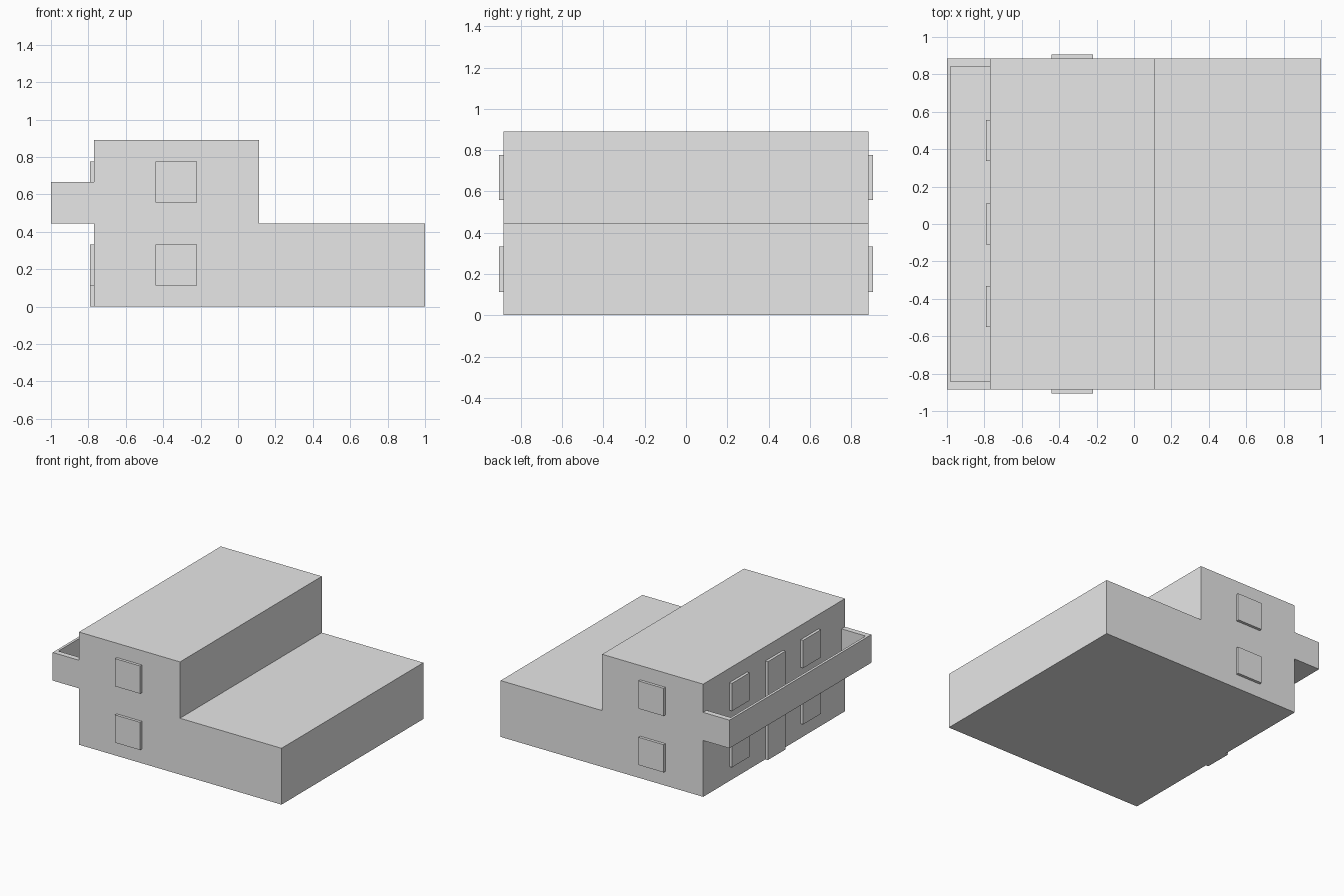
import bpy
import bmesh
from mathutils import Vector

cube = bpy.data.objects.get("Cube")
if cube:
    bpy.data.objects.remove(cube, do_unlink=True)

grey = bpy.data.materials.new("plain_grey")
grey.use_nodes = True
grey.diffuse_color = (0.8, 0.8, 0.8, 1)
grey.node_tree.nodes["Principled BSDF"].inputs["Base Color"].default_value = (0.8, 0.8, 0.8, 1)


def prism(name, outline, travel):
    """Extrude a flat outline of 3D points along a vector."""
    bm = bmesh.new()
    face = bm.faces.new([bm.verts.new(p) for p in outline])
    out = bmesh.ops.extrude_face_region(bm, geom=[face], use_keep_orig=True)
    moved = [v for v in out["geom"] if isinstance(v, bmesh.types.BMVert)]
    bmesh.ops.translate(bm, verts=moved, vec=Vector(travel))
    bmesh.ops.recalc_face_normals(bm, faces=bm.faces)
    mesh = bpy.data.meshes.new(name)
    bm.to_mesh(mesh)
    bm.free()
    mesh.materials.append(grey)
    obj = bpy.data.objects.new(name, mesh)
    bpy.context.collection.objects.link(obj)
    return obj


def box(name, x, y, z):
    """Box from (low, high) ranges."""
    corners = [(x[0], y[0], z[0]), (x[1], y[0], z[0]), (x[1], y[1], z[0]), (x[0], y[1], z[0])]
    return prism(name, corners, (0, 0, z[1] - z[0]))


WALL = -0.77      # balcony side wall of the house
HALF = 0.885      # half depth of the house
STEP = 0.445      # storey height
THICK = 0.022     # plate relief

# Stepped house body
profile = [(WALL, 0), (1, 0), (1, STEP), (0.113, STEP), (0.113, 2 * STEP), (WALL, 2 * STEP)]
prism("house_body", [(x, -HALF, z) for x, z in profile], (0, 2 * HALF, 0))

# Balcony parapet and floor
IN_X, IN_Y, TOP = -0.98, 0.842, 0.667
plan = [(WALL, -HALF), (-1, -HALF), (-1, HALF), (WALL, HALF),
        (WALL, IN_Y), (IN_X, IN_Y), (IN_X, -IN_Y), (WALL, -IN_Y)]
prism("balcony_parapet", [(x, y, STEP) for x, y in plan], (0, 0, TOP - STEP))
box("balcony_floor", (IN_X, WALL), (-IN_Y, IN_Y), (STEP, STEP + THICK))

# Windows and doors on each storey
for storey, base in (("lower", 0), ("upper", STEP)):
    sill, head = base + 0.113, base + 0.332
    for side, y in (("front", -HALF - THICK), ("back", HALF)):
        box(f"{storey}_{side}_window", (-0.44, -0.22), (y, y + THICK), (sill, head))
    for side, y in (("front", -0.442), ("back", 0.447)):
        box(f"{storey}_balcony_side_{side}_window", (WALL - THICK, WALL),
            (y - 0.11, y + 0.11), (sill, head))
    box(f"{storey}_door", (WALL - THICK, WALL), (-0.11, 0.11), (base, head))
